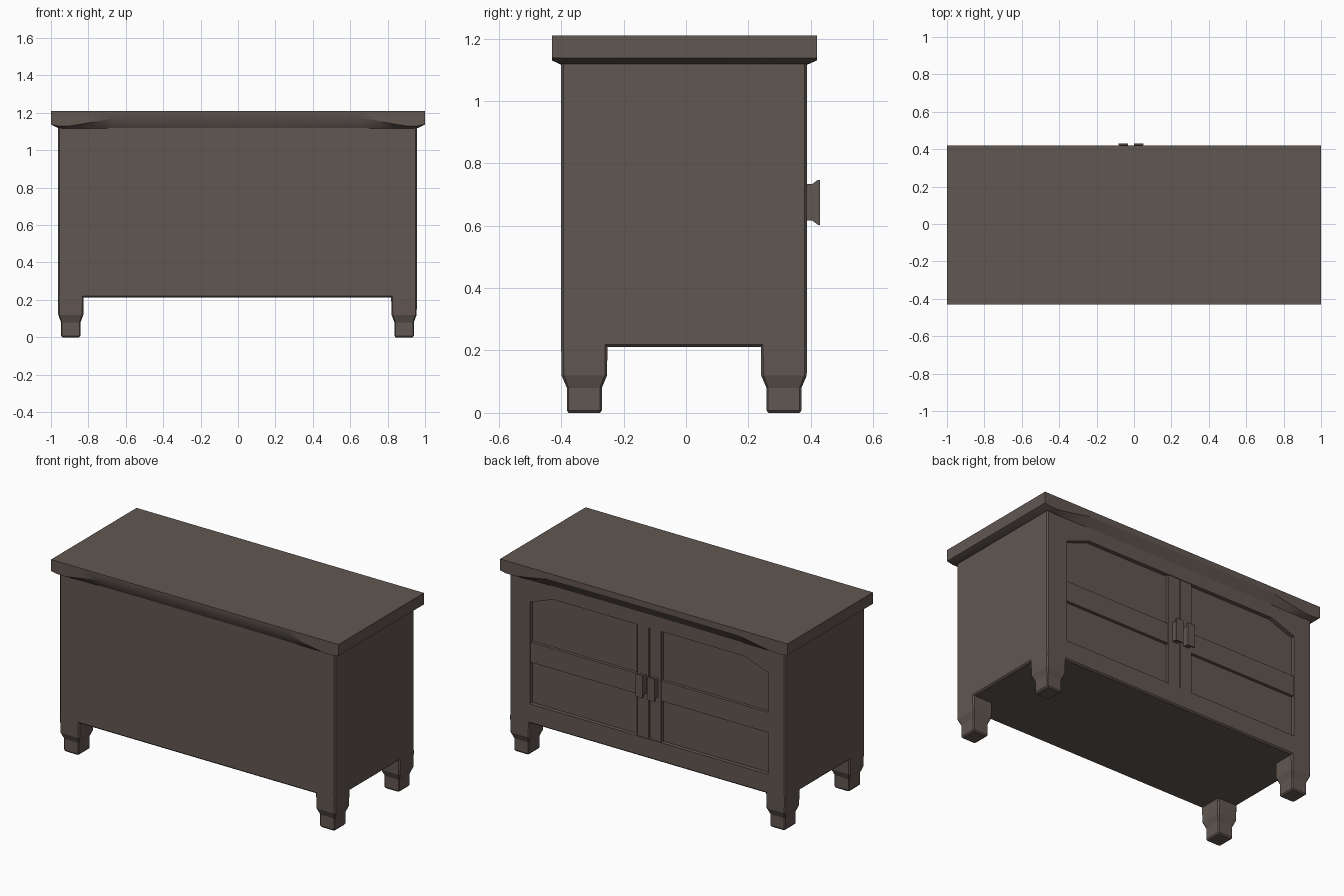
import bpy, bmesh

if "Cube" in bpy.data.objects:
    bpy.data.objects.remove(bpy.data.objects["Cube"])

wood = bpy.data.materials.new("dark_wood")
wood.diffuse_color = (0.12, 0.095, 0.083, 1)
wood.use_nodes = True
wood.node_tree.nodes["Principled BSDF"].inputs["Base Color"].default_value = wood.diffuse_color


def loft(name, rings, bevel=0.0):
    """Skin a list of equal-length point rings and cap both ends."""
    bm = bmesh.new()
    vr = [[bm.verts.new(p) for p in r] for r in rings]
    n = len(rings[0])
    for a, b in zip(vr, vr[1:]):
        for i in range(n):
            j = (i + 1) % n
            bm.faces.new((a[i], a[j], b[j], b[i]))
    bm.faces.new(vr[0])
    bm.faces.new(vr[-1])
    bmesh.ops.recalc_face_normals(bm, faces=bm.faces)
    if bevel:
        bmesh.ops.bevel(bm, geom=bm.edges[:], offset=bevel, segments=1,
                        affect='EDGES', profile=0.5)
    me = bpy.data.meshes.new(name)
    bm.to_mesh(me)
    bm.free()
    me.materials.append(wood)
    ob = bpy.data.objects.new(name, me)
    bpy.context.collection.objects.link(ob)
    return ob


def box(name, x0, x1, y0, y1, z0, z1, bevel=0.0):
    ring = lambda z: [(x0, y0, z), (x1, y0, z), (x1, y1, z), (x0, y1, z)]
    return loft(name, [ring(z0), ring(z1)], bevel)


# Cabinet body with the arched door opening cut into the +y side
CX = -0.003   # body centre
DX = -0.013   # door centre
FLOOR = 0.363
body = box("cabinet_body", CX - 0.96, CX + 0.96, -0.40, 0.388, 0.212, 1.16, 0.008)
outline = [(-0.828, 0.335), (0.828, 0.335), (0.828, 0.975),
           (0.665, 1.035), (-0.665, 1.035), (-0.828, 0.975)]
cutter = loft("opening_cutter", [[(DX + x, y, z) for x, z in outline]
                                 for y in (FLOOR, 0.5)])
cutter.hide_render = True
mod = body.modifiers.new("opening", 'BOOLEAN')
mod.object = cutter
mod.operation = 'DIFFERENCE'
mod.solver = 'EXACT'
bpy.context.view_layer.objects.active = body
body.select_set(True)
bpy.ops.object.modifier_apply(modifier="opening")
bpy.data.objects.remove(cutter)

# Top slab: thick at the ends, thinning to an arched lip along both long sides
half = [(1.0, 1.138, 1.138), (0.96, 1.13, 1.118), (0.90, 1.13, 1.116),
        (0.80, 1.146, 1.116), (0.66, 1.172, 1.118), (0.28, 1.175, 1.12)]
stations = [(-x, a, b) for x, a, b in half] + half[::-1]
slab = loft("top_slab", [[(x, -0.43, 1.21), (x, -0.43, lip), (x, -0.40, inner),
                          (x, 0.388, inner), (x, 0.42, lip), (x, 0.42, 1.21)]
                         for x, lip, inner in stations])

# Stepped legs: half sizes (x, y) at each height
steps = [(0.0, 0.045, 0.050), (0.008, 0.052, 0.056), (0.08, 0.052, 0.056),
         (0.12, 0.067, 0.073), (0.205, 0.069, 0.074), (0.225, 0.069, 0.074)]
c = 0.004
for sx, xn in ((-1, "left"), (1, "right")):
    for sy, yn in ((-1, "front"), (1, "back")):
        px, py = CX + sx * 0.891, -0.006 + sy * 0.32
        rings = []
        for z, hx, hy in steps:
            rings.append([(px + u * hx, py + v * hy, z) for u, v in
                          ((-.9, -1), (.9, -1), (1, -.9), (1, .9),
                           (.9, 1), (-.9, 1), (-1, .9), (-1, -.9))])
        loft(f"{yn}_{xn}_leg", rings)

# Doors: centre stile, middle rail and flared handle on each
for s, n in ((-1, "left"), (1, "right")):
    a, b = sorted((DX + s * 0.002, DX + s * 0.085))
    box(f"{n}_door_stile", a, b, FLOOR - 0.01, 0.384, 0.33, 1.04, 0.002)
    a, b = sorted((DX + s * 0.083, DX + s * 0.835))
    box(f"{n}_door_rail", a, b, FLOOR - 0.01, 0.382, 0.595, 0.722)
    hx = -0.016 + s * 0.041
    loft(f"{n}_door_handle", [[(hx - w, y, 0.675 - h), (hx + w, y, 0.675 - h),
                               (hx + w, y, 0.675 + h), (hx - w, y, 0.675 + h)]
                              for y, w, h in ((0.375, 0.018, 0.059), (0.405, 0.018, 0.059),
                                              (0.423, 0.025, 0.072), (0.43, 0.025, 0.072))])

# Smooth the gentle curves of the slab, keep real edges crisp
bpy.ops.object.select_all(action='DESELECT')
slab.select_set(True)
bpy.context.view_layer.objects.active = slab
bpy.ops.object.shade_smooth_by_angle(angle=0.52)
